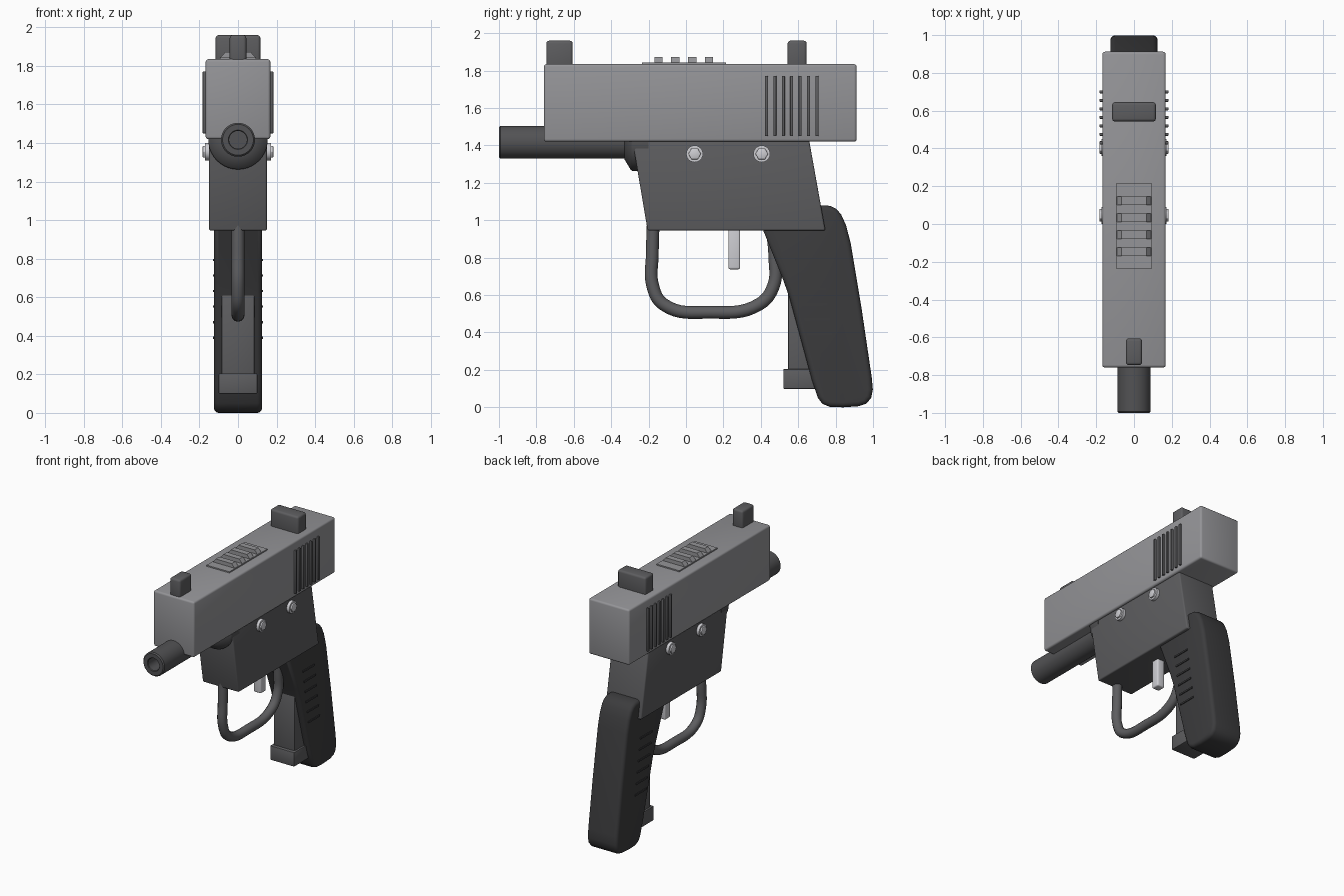
import bpy, bmesh, math
from mathutils import Vector, Matrix

if "Cube" in bpy.data.objects:
    bpy.data.objects.remove(bpy.data.objects["Cube"])


def material(name, v):
    m = bpy.data.materials.new(name)
    m.diffuse_color = (v, v, v * 1.05, 1)
    m.use_nodes = True
    m.node_tree.nodes["Principled BSDF"].inputs["Base Color"].default_value = m.diffuse_color
    return m


SLIDE = material("slide_grey", 0.30)
FRAME = material("frame_grey", 0.11)
BLACK = material("grip_black", 0.045)
BARREL = material("barrel_grey", 0.085)
STEEL = material("bright_steel", 0.62)


def finish(name, bm, mat, bevel=0.0, segs=3, limit=40):
    """Bevel the sharp edges, then turn the bmesh into an object."""
    bmesh.ops.recalc_face_normals(bm, faces=bm.faces[:])
    if bevel:
        sharp = [e for e in bm.edges if e.calc_face_angle(0) > math.radians(limit)]
        bmesh.ops.bevel(bm, geom=sharp, offset=bevel, offset_type='OFFSET',
                        segments=segs, profile=0.5, affect='EDGES')
    me = bpy.data.meshes.new(name)
    bm.to_mesh(me)
    bm.free()
    ob = bpy.data.objects.new(name, me)
    bpy.context.collection.objects.link(ob)
    me.materials.append(mat)
    bpy.ops.object.select_all(action='DESELECT')
    ob.select_set(True)
    bpy.context.view_layer.objects.active = ob
    bpy.ops.object.shade_smooth_by_angle(angle=math.radians(35))
    return ob


def box(name, x, y, z, mat, bevel=0.0, segs=3):
    bm = bmesh.new()
    size = [b - a for a, b in (x, y, z)]
    mid = [(a + b) / 2 for a, b in (x, y, z)]
    bmesh.ops.create_cube(bm, size=1, matrix=Matrix.Translation(mid) @ Matrix.Diagonal(size + [1]))
    return finish(name, bm, mat, bevel, segs)


def side_profile(name, pts, half, mat, bevel, segs=3):
    """Extrude a (y, z) outline across the width."""
    bm = bmesh.new()
    f = bm.faces.new([bm.verts.new((-half, y, z)) for y, z in pts])
    r = bmesh.ops.extrude_face_region(bm, geom=[f])
    vs = [v for v in r['geom'] if isinstance(v, bmesh.types.BMVert)]
    bmesh.ops.translate(bm, verts=vs, vec=(2 * half, 0, 0))
    return finish(name, bm, mat, bevel, segs)


def lathe_y(name, pts, z, mat, n=40):
    """Spin a (radius, y) outline about a front-to-back axis."""
    bm = bmesh.new()
    vs = [bm.verts.new((r, y, z)) for r, y in pts]
    es = [bm.edges.new(p) for p in zip(vs, vs[1:])]
    bmesh.ops.spin(bm, geom=vs + es, cent=(0, 0, z), axis=(0, 1, 0),
                   angle=2 * math.pi, steps=n, use_duplicate=False)
    bmesh.ops.remove_doubles(bm, verts=bm.verts[:], dist=1e-5)
    return finish(name, bm, mat)


# slide and frame
box("slide", (-0.168, 0.168), (-0.76, 0.912), (1.42, 1.835), SLIDE, 0.014)
side_profile("frame", [(-0.287, 1.43), (0.658, 1.43), (0.745, 0.945), (-0.205, 0.945)],
             0.15, FRAME, 0.01)

# barrel with bore, and tapered collar
lathe_y("barrel", [(0, -0.86), (0.046, -0.86), (0.046, -0.995), (0.05, -1.0), (0.08, -1.0),
                   (0.088, -0.992), (0.088, -0.25), (0, -0.25)], 1.417, BARREL)
lathe_y("barrel_collar", [(0, -0.33), (0.09, -0.33), (0.148, -0.295), (0.154, -0.285),
                          (0.154, -0.2), (0, -0.2)], 1.417, BARREL)

# grip
side_profile("grip", [(0.405, 0.965), (0.43, 1.05), (0.50, 1.08), (0.73, 1.08), (0.77, 1.077),
                      (0.805, 1.06), (0.83, 1.03), (0.855, 0.975), (0.88, 0.88), (0.94, 0.52),
                      (0.993, 0.16), (0.999, 0.095), (0.99, 0.05), (0.965, 0.02), (0.925, 0.006),
                      (0.84, 0.0), (0.77, 0.002), (0.73, 0.018), (0.705, 0.05), (0.672, 0.15),
                      (0.555, 0.58), (0.52, 0.68)], 0.125, BLACK, 0.026, 4)

# grip ridges
for s, side in ((1, "right"), (-1, "left")):
    for i in range(6):
        y, z = 0.652 + i * 0.0125, 0.793 - i * 0.0805
        x = sorted((s * 0.115, s * 0.131))
        box(f"grip_ridge_{side}_{i}", x, (y - 0.068, y + 0.068), (z - 0.006, z + 0.006), BLACK)

# magazine
box("magazine", (-0.086, 0.086), (0.545, 0.70), (0.15, 0.64), FRAME, 0.006, 2)
box("magazine_base", (-0.1, 0.1), (0.52, 0.73), (0.098, 0.205), FRAME, 0.006, 2)

# trigger
box("trigger", (-0.031, 0.031), (0.226, 0.29), (0.738, 1.0), STEEL, 0.01)

# trigger guard: a bent tube
path = [(-0.175, 1.0), (-0.18, 0.82), (-0.178, 0.65), (-0.12, 0.55), (0.13, 0.508),
        (0.39, 0.55), (0.468, 0.65), (0.475, 0.80), (0.455, 1.0)]
cu = bpy.data.curves.new("guard_path", 'CURVE')
cu.dimensions = '3D'
sp = cu.splines.new('BEZIER')
sp.bezier_points.add(len(path) - 1)
for bp, (y, z) in zip(sp.bezier_points, path):
    bp.co = (0, y, z)
    bp.handle_left_type = bp.handle_right_type = 'AUTO'
sp.resolution_u = 8
cu.bevel_depth = 0.034
cu.bevel_resolution = 4
cu.use_fill_caps = True
cu.materials.append(FRAME)
guard = bpy.data.objects.new("trigger_guard", cu)
bpy.context.collection.objects.link(guard)

# screws: round washer with a hexagonal head
for s, side in ((1, "right"), (-1, "left")):
    for y, where in ((0.046, "front"), (0.405, "rear")):
        for part, n, r, x in (("washer", 24, 0.045, 0.172), ("head", 6, 0.034, 0.183)):
            bm = bmesh.new()
            m = Matrix.Translation((s * (x + 0.13) / 2, y, 1.355)) @ Matrix.Rotation(math.pi / 2, 4, 'Y')
            bmesh.ops.create_cone(bm, cap_ends=True, segments=n, radius1=r, radius2=r,
                                  depth=x - 0.13, matrix=m)
            finish(f"screw_{part}_{where}_{side}", bm, STEEL, 0.003 if n == 6 else 0, 2)

    # slide serrations
    for i in range(7):
        y = 0.43 + i * 0.045
        x = sorted((s * 0.155, s * 0.183))
        box(f"serration_{side}_{i}", x, (y - 0.008, y + 0.008), (1.45, 1.772), FRAME, 0.003, 2)

# top plate with cross bars
box("top_plate", (-0.094, 0.094), (-0.236, 0.214), (1.82, 1.844), SLIDE)
for i in range(4):
    y = -0.147 + i * 0.09
    bm = bmesh.new()
    rows = [[bm.verts.new((x, yy, z)) for x, z in
             ((-0.094, 1.84), (0.094, 1.84), (0.066, 1.872), (-0.066, 1.872))]
            for yy in (y - 0.022, y + 0.022)]
    for row in rows:
        bm.faces.new(row)
    for k in range(4):
        bm.faces.new((rows[0][k], rows[0][k - 1], rows[1][k - 1], rows[1][k]))
    finish(f"top_bar_{i}", bm, SLIDE)

# sights
box("front_sight", (-0.043, 0.043), (-0.747, -0.606), (1.81, 1.96), FRAME, 0.015)
box("rear_sight", (-0.116, 0.116), (0.543, 0.645), (1.81, 1.96), FRAME, 0.015)
